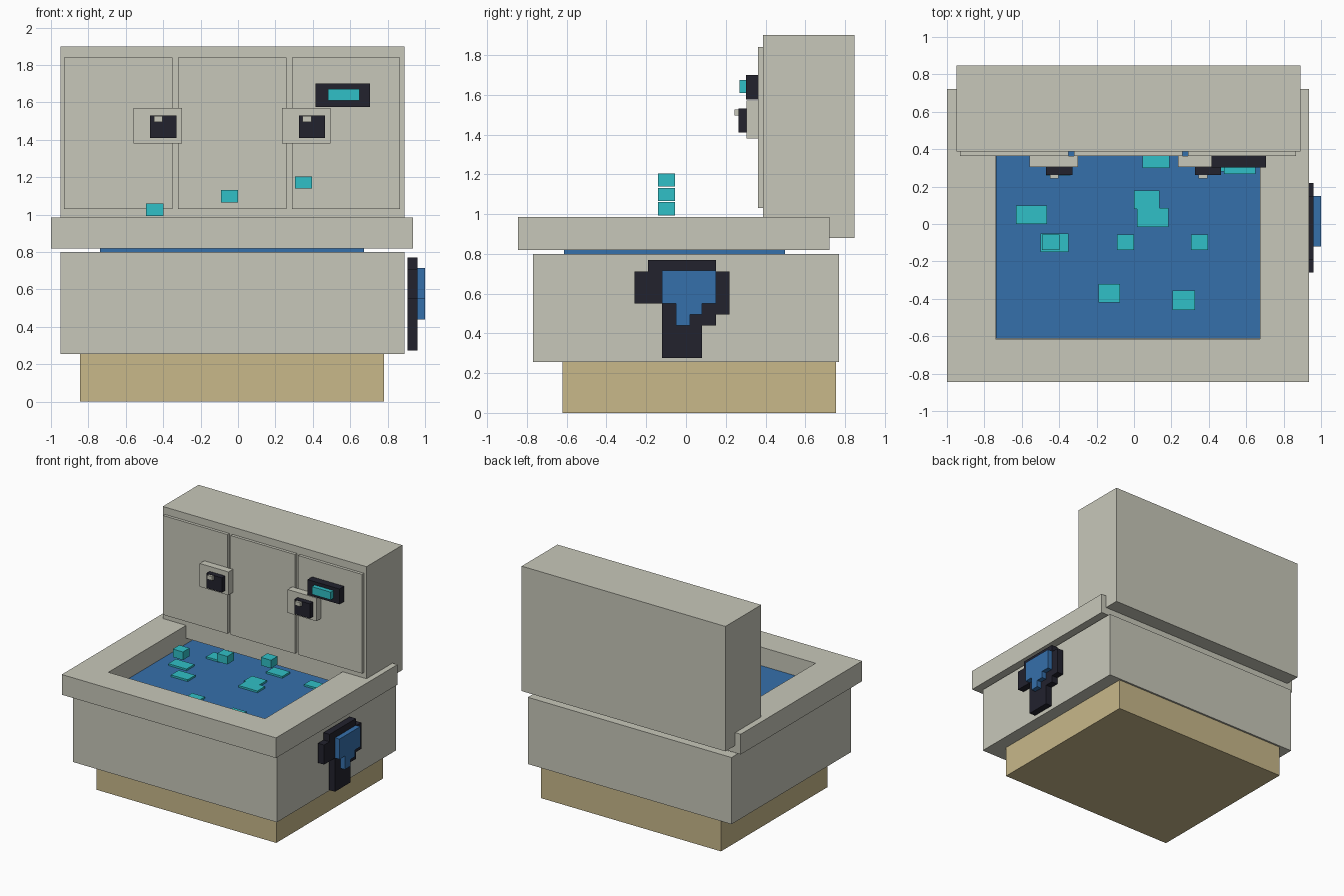
import bpy, bmesh

if "Cube" in bpy.data.objects:
    bpy.data.objects.remove(bpy.data.objects["Cube"])


def material(name, rgb):
    m = bpy.data.materials.new(name)
    m.diffuse_color = (*rgb, 1)
    m.use_nodes = True
    m.node_tree.nodes["Principled BSDF"].inputs["Base Color"].default_value = m.diffuse_color
    return m


STONE = material("pale_stone", (0.575, 0.575, 0.49))
TAN = material("tan_base", (0.578, 0.479, 0.254))
BLUE = material("water_blue", (0.036, 0.160, 0.410))
CYAN = material("bright_cyan", (0.030, 0.527, 0.570))
DARK = material("near_black", (0.016, 0.016, 0.027))


def finish(name, bm, mat):
    bmesh.ops.recalc_face_normals(bm, faces=bm.faces)
    me = bpy.data.meshes.new(name)
    bm.to_mesh(me)
    bm.free()
    me.materials.append(mat)
    ob = bpy.data.objects.new(name, me)
    bpy.context.collection.objects.link(ob)
    return ob


def box(name, mat, x, y, z):
    """Box from (min, max) ranges on each axis."""
    bm = bmesh.new()
    bmesh.ops.create_cube(bm, size=1)
    for v in bm.verts:
        for i, r in enumerate((x, y, z)):
            v.co[i] = r[0] if v.co[i] < 0 else r[1]
    return finish(name, bm, mat)


def frame(name, mat, outer, inner, z):
    """Rectangular ring; outer and inner are (x0, x1, y0, y1)."""
    bm = bmesh.new()

    def loop(r, h):
        x0, x1, y0, y1 = r
        return [bm.verts.new((a, b, h)) for a, b in
                ((x0, y0), (x1, y0), (x1, y1), (x0, y1))]
    loops = [loop(outer, z[0]), loop(outer, z[1]), loop(inner, z[1]), loop(inner, z[0])]
    for k in range(4):
        a, b = loops[k], loops[(k + 1) % 4]
        for i in range(4):
            j = (i + 1) % 4
            bm.faces.new((a[i], a[j], b[j], b[i]))
    return finish(name, bm, mat)


# Tub: plinth, body, floating rim and water
box("plinth", TAN, (-.845, .78), (-.62, .755), (0, .255))
box("tub_body", STONE, (-.95, .89), (-.77, .77), (.255, .80))
frame("tub_rim", STONE, (-1, .935, -.845, .722), (-.74, .675, -.615, .50), (.82, .985))
box("water", BLUE, (-.738, .673), (-.613, .498), (.80, .835))

# Ripples floating on the water
ripples = [(-.63, -.465, 0, .10), (-.50, -.35, -.15, -.05), (-.19, -.075, -.42, -.32),
           (.205, .325, -.46, -.355), (0, .135, .08, .18), (.015, .185, -.015, .085),
           (.045, .19, .30, .40), (-.47, -.34, .26, .36), (.40, .53, .28, .37)]
for n, (x0, x1, y0, y1) in enumerate(ripples):
    box(f"ripple_{n}", CYAN, (x0, x1), (y0, y1), (.83, .85))

# Three droplets rising above the tub
for n, (x, z) in enumerate(((-.445, 1.027), (-.045, 1.098), (.35, 1.172))):
    box(f"droplet_{n}", CYAN, (x - .046, x + .046), (-.14, -.055), (z - .033, z + .033))

# Back tower with three front panels
box("tower", STONE, (-.95, .89), (.387, .848), (.88, 1.90))
for n, (x0, x1) in enumerate(((-.93, -.35), (-.32, .26), (.29, .867))):
    box(f"tower_panel_{n}", STONE, (x0, x1), (.363, .387), (1.03, 1.84))

# Two control knobs, each a plate, dark block and small highlight
for side, x in (("left", -.43), ("right", .365)):
    box(f"{side}_knob_plate", STONE, (x - .13, x + .13), (.305, .363), (1.38, 1.57))
    box(f"{side}_knob", DARK, (x - .04, x + .10), (.263, .305), (1.41, 1.53))
    box(f"{side}_knob_highlight", STONE, (x - .02, x + .027), (.243, .27), (1.495, 1.527))

# Display
box("display_case", DARK, (.415, .705), (.303, .363), (1.575, 1.70))
box("display_screen", CYAN, (.48, .65), (.268, .303), (1.61, 1.673))

# Stepped side badge: dark backing and plain tapering blue inlay
backing = [(-.19, .15, .71, .77), (-.26, .22, .55, .71), (-.12, .22, .495, .55),
           (-.12, .15, .44, .495), (-.12, .08, .275, .44)]
inlay = [(-.12, .15, .55, .715), (-.05, .08, .495, .55), (-.05, .02, .44, .495)]
for label, mat, rows, x in (("badge_backing", DARK, backing, (.905, .96)),
                            ("badge_inlay", BLUE, inlay, (.96, 1.0))):
    for n, (y0, y1, z0, z1) in enumerate(rows):
        box(f"{label}_{n}", mat, x, (y0, y1), (z0, z1))
